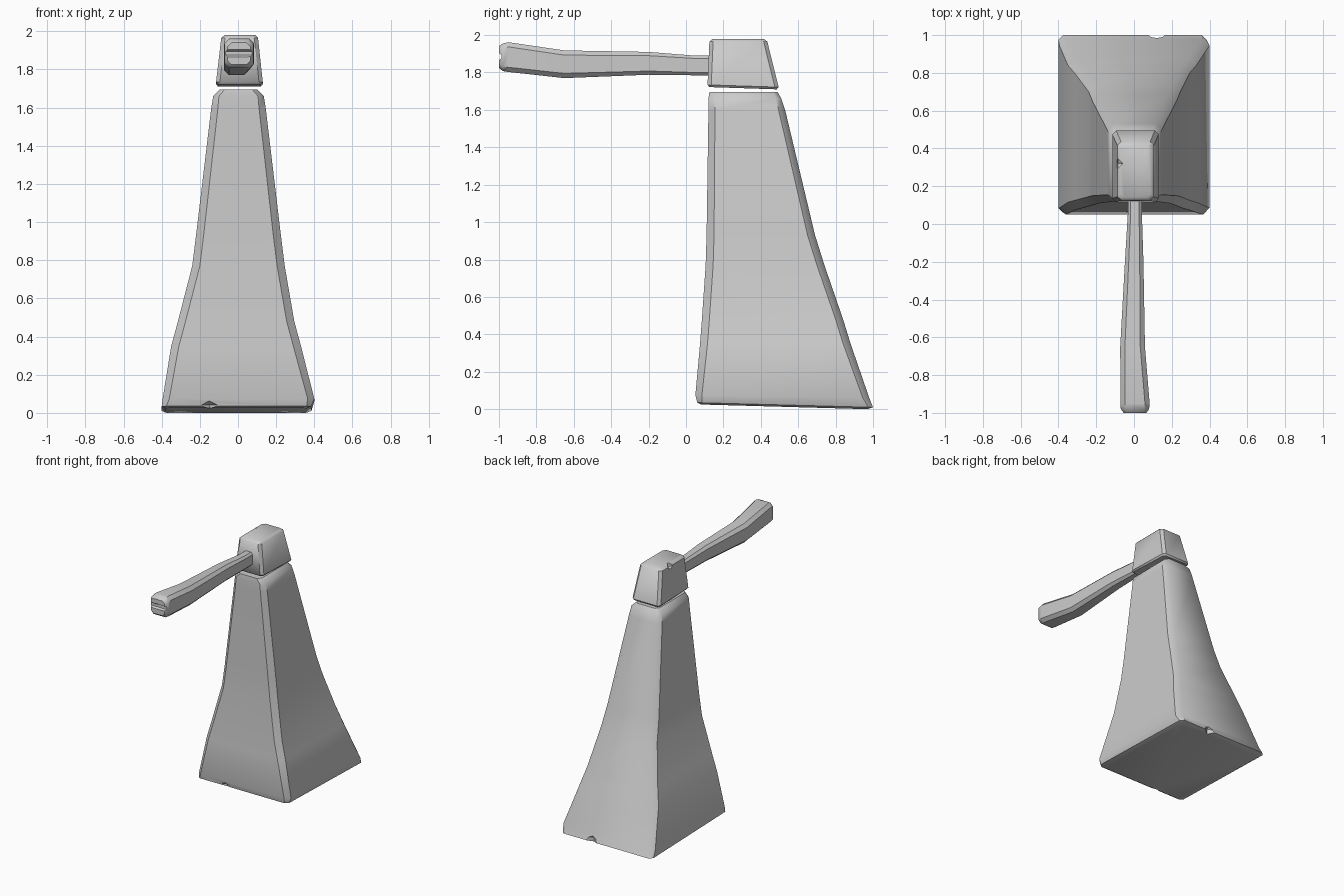
import bpy, bmesh
from mathutils import Vector


def finish(obj, cuts=()):
    bpy.context.view_layer.objects.active = obj
    for o in bpy.context.selected_objects:
        o.select_set(False)
    obj.select_set(True)
    for c in cuts:
        m = obj.modifiers.new("nick", 'BOOLEAN')
        m.operation, m.object, m.solver = 'DIFFERENCE', c, 'EXACT'
        bpy.ops.object.modifier_apply(modifier=m.name)
        bpy.data.objects.remove(c)
    bpy.ops.object.shade_smooth_by_angle(angle=0.75)


def loft(name, sections, axis='Z'):
    """Skin chamfered rectangles: (level, u0, u1, v0, v1, chamfer, tilt)."""
    bm = bmesh.new()
    rings = []
    for t, u0, u1, v0, v1, c, tilt in sections:
        pts = [(u0 + c, v0), (u1 - c, v0), (u1, v0 + c), (u1, v1 - c),
               (u1 - c, v1), (u0 + c, v1), (u0, v1 - c), (u0, v0 + c)]
        ring = []
        for u, v in pts:
            w = t + tilt * (v1 - v) / (v1 - v0)
            ring.append(bm.verts.new((u, v, w) if axis == 'Z' else (u, w, v)))
        rings.append(ring)
    for a, b in zip(rings, rings[1:]):
        for i in range(8):
            j = (i + 1) % 8
            bm.faces.new((a[i], a[j], b[j], b[i]))
    bm.faces.new(rings[0][::-1])
    bm.faces.new(rings[-1])
    bmesh.ops.recalc_face_normals(bm, faces=bm.faces)
    me = bpy.data.meshes.new(name)
    bm.to_mesh(me)
    bm.free()
    obj = bpy.data.objects.new(name, me)
    bpy.context.collection.objects.link(obj)
    return obj


def nick(loc, size):
    # octahedral cutter for chipped edges
    bpy.ops.mesh.primitive_uv_sphere_add(segments=4, ring_count=2, radius=1, location=loc)
    o = bpy.context.object
    o.scale = size
    o.hide_render = True
    return o


# Flared stone blade, vertical at the front and sloping out at the back
blade = loft("blade", [
    (0.00, -0.38, 0.36, 0.08, 0.97, 0.03, 0.025),
    (0.01, -0.40, 0.385, 0.06, 1.00, 0.025, 0.025),
    (0.06, -0.395, 0.40, 0.05, 0.98, 0.035, 0.015),
    (0.35, -0.35, 0.33, 0.075, 0.88, 0.04, 0),
    (0.48, -0.315, 0.295, 0.085, 0.84, 0.04, 0),
    (0.77, -0.24, 0.245, 0.105, 0.74, 0.04, 0),
    (0.93, -0.22, 0.225, 0.11, 0.69, 0.04, 0),
    (1.60, -0.14, 0.145, 0.12, 0.53, 0.035, 0),
    (1.66, -0.13, 0.135, 0.12, 0.51, 0.03, 0),
    (1.695, -0.095, 0.10, 0.125, 0.49, 0.025, 0)])
finish(blade, [nick((-0.15, 0.05, 0.02), (0.06, 0.04, 0.045)),
               nick((0.12, 1.0, 0.01), (0.05, 0.04, 0.05))])

# Tapered poll block above the blade
poll = loft("poll_block", [
    (1.71, -0.105, 0.12, 0.125, 0.485, 0.015, 0.012),
    (1.722, -0.115, 0.13, 0.115, 0.495, 0.02, 0.012),
    (1.965, -0.088, 0.105, 0.125, 0.435, 0.02, 0),
    (1.98, -0.07, 0.09, 0.14, 0.415, 0.02, 0)])
finish(poll, [nick((-0.085, 0.32, 1.97), (0.03, 0.03, 0.03))])

# Handle, thickening toward the grip end
handle = loft("handle", [
    (-1.00, -0.055, 0.065, 1.825, 1.94, 0.02, 0),
    (-0.98, -0.07, 0.08, 1.808, 1.955, 0.025, 0),
    (-0.95, -0.072, 0.083, 1.803, 1.962, 0.025, 0),
    (-0.65, -0.073, 0.058, 1.77, 1.918, 0.025, 0),
    (-0.20, -0.048, 0.05, 1.788, 1.91, 0.02, 0),
    (0.05, -0.033, 0.042, 1.785, 1.89, 0.015, 0),
    (0.20, -0.033, 0.042, 1.785, 1.89, 0.015, 0)], axis='Y')
finish(handle, [nick((0, -1.0, 1.885), (0.4, 0.018, 0.02))])
